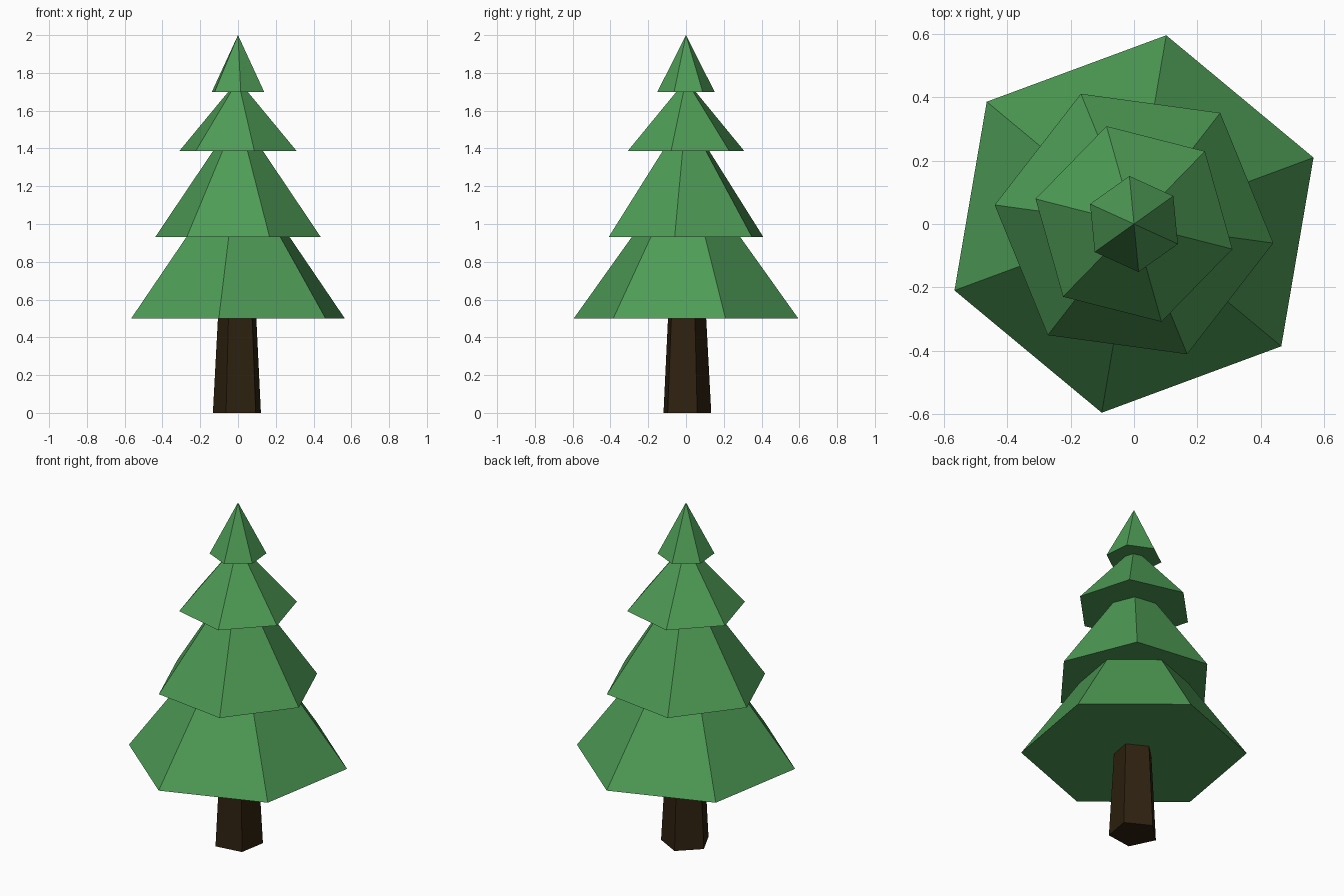
import bpy, bmesh, math

if "Cube" in bpy.data.objects:
    bpy.data.objects.remove(bpy.data.objects["Cube"])


def material(name, rgb):
    m = bpy.data.materials.new(name)
    m.diffuse_color = (*rgb, 1.0)
    m.use_nodes = True
    m.node_tree.nodes["Principled BSDF"].inputs["Base Color"].default_value = m.diffuse_color
    return m


green = material("pine green", (0.076, 0.33, 0.092))
brown = material("bark brown", (0.027, 0.0155, 0.005))


def tapered_prism(name, sides, r0, r1, z0, z1, angle, mat):
    """Flat-sided frustum (or cone when r1 is 0) with a closed base."""
    bm = bmesh.new()

    def ring(r, z):
        steps = [math.radians(angle) + math.tau * i / sides for i in range(sides)]
        return [bm.verts.new((r * math.cos(a), r * math.sin(a), z)) for a in steps]

    low = ring(r0, z0)
    top = ring(r1, z1) if r1 else [bm.verts.new((0, 0, z1))]
    bm.faces.new(low[::-1])
    for i in range(sides):
        j = (i + 1) % sides
        bm.faces.new((low[i], low[j], top[j], top[i]) if r1 else (low[i], low[j], top[0]))
    mesh = bpy.data.meshes.new(name)
    bm.to_mesh(mesh)
    bm.free()
    mesh.materials.append(mat)
    bpy.context.collection.objects.link(bpy.data.objects.new(name, mesh))


# Five-sided trunk, its top sits against the lowest branches
tapered_prism("trunk", 5, 0.135, 0.108, 0.0, 0.5, 26, brown)

# Six-sided branch tiers, each turned and ending inside the next one
tiers = [  # base radius, top radius, base z, top z, turn
    (0.603, 0.292, 0.50, 0.93, 20.3),
    (0.443, 0.133, 0.93, 1.387, -7.8),
    (0.320, 0.053, 1.387, 1.70, -14.3),
    (0.152, 0.0, 1.70, 2.0, 35.5),
]
for n, (r0, r1, z0, z1, turn) in enumerate(tiers, 1):
    tapered_prism(f"branch_tier_{n}", 6, r0, r1, z0, z1, turn, green)
